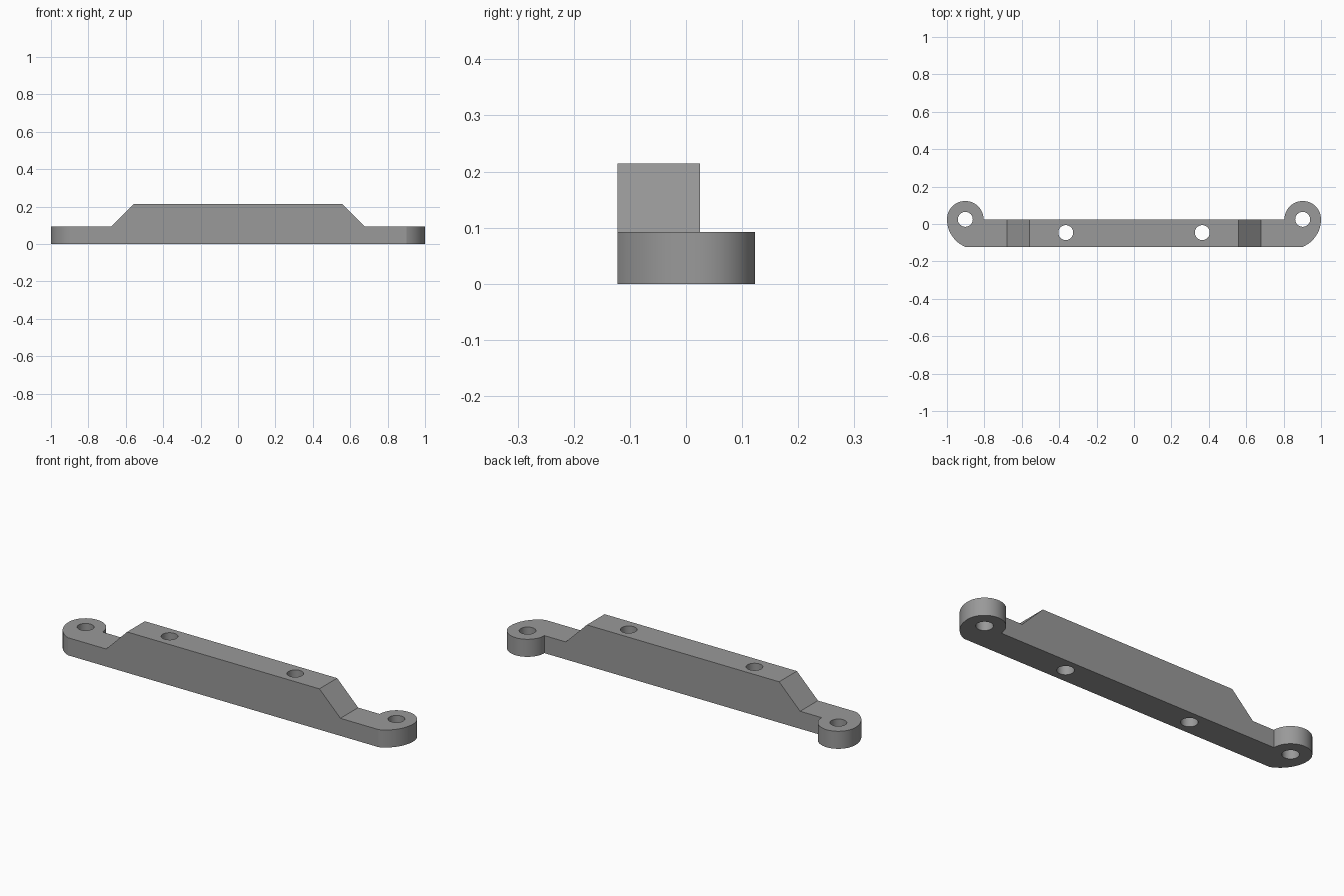
import bpy, bmesh, math
from mathutils import Vector

if "Cube" in bpy.data.objects:
    bpy.data.objects.remove(bpy.data.objects["Cube"])

FRONT, BACK = -0.122, 0.025      # depth of the straight bar
EAR_X, EAR_R = 0.902, 0.098      # mounting ears
LOW, HIGH = 0.092, 0.214         # ear and bar heights
HOLE_R = 0.04

grey = bpy.data.materials.new("mid_grey")
grey.diffuse_color = (0.32, 0.32, 0.32, 1)
grey.use_nodes = True
grey.node_tree.nodes["Principled BSDF"].inputs["Base Color"].default_value = grey.diffuse_color


def prism(name, points, offset):
    """Extrude a closed outline along a vector."""
    bm = bmesh.new()
    face = bm.faces.new([bm.verts.new(p) for p in points])
    new = bmesh.ops.extrude_face_region(bm, geom=[face])["geom"]
    bmesh.ops.translate(bm, vec=Vector(offset),
                        verts=[v for v in new if isinstance(v, bmesh.types.BMVert)])
    bmesh.ops.recalc_face_normals(bm, faces=bm.faces)
    mesh = bpy.data.meshes.new(name)
    bm.to_mesh(mesh)
    bm.free()
    mesh.materials.append(grey)
    obj = bpy.data.objects.new(name, mesh)
    bpy.context.collection.objects.link(obj)
    return obj


def arc(cx, cy, r, a0, a1, n):
    return [(cx + r * math.cos(a0 + (a1 - a0) * i / n),
             cy + r * math.sin(a0 + (a1 - a0) * i / n)) for i in range(n + 1)]


def combine(target, tool, operation):
    """Apply a boolean and discard the tool."""
    mod = target.modifiers.new("cut", 'BOOLEAN')
    mod.operation, mod.object, mod.solver = operation, tool, 'EXACT'
    bpy.context.view_layer.objects.active = target
    bpy.ops.object.modifier_apply(modifier=mod.name)
    bpy.data.objects.remove(tool, do_unlink=True)


# Plan outline: round ear, wide outer curve, straight front edge, mirrored
depth = BACK - FRONT
big_r = (EAR_R ** 2 + depth ** 2) / (2 * EAR_R)
end = -math.asin(depth / big_r)
right = arc(EAR_X, BACK, EAR_R, math.pi, 0, 28)
right += arc(EAR_X + EAR_R - big_r, BACK, big_r, 0, end, 12)[1:]
plan = right + [(-x, y) for x, y in reversed(right)]
bracket = prism("mounting_bar", [(x, y, -0.1) for x, y in plan], (0, 0, 0.5))

# Front profile: low ends with sloped shoulders up to the raised middle
half = [(1.1, 0), (1.1, LOW), (0.68, LOW), (0.558, HIGH)]
profile = half + [(-x, z) for x, z in reversed(half)]
combine(bracket, prism("profile", [(x, -0.3, z) for x, z in profile], (0, 0.6, 0)),
        'INTERSECT')

# Screw holes through the ears and the bar
for side in (-1, 1):
    for x, y in ((EAR_X, BACK), (0.365, -0.046)):
        ring = arc(side * x, y, HOLE_R, 0, 2 * math.pi, 32)[:-1]
        combine(bracket, prism("hole", [(a, b, -0.1) for a, b in ring], (0, 0, 0.5)),
                'DIFFERENCE')

# Smooth the curved walls, keep the real corners sharp
bpy.ops.object.select_all(action='DESELECT')
bracket.select_set(True)
bpy.context.view_layer.objects.active = bracket
bpy.ops.object.shade_smooth_by_angle(angle=math.radians(18))
